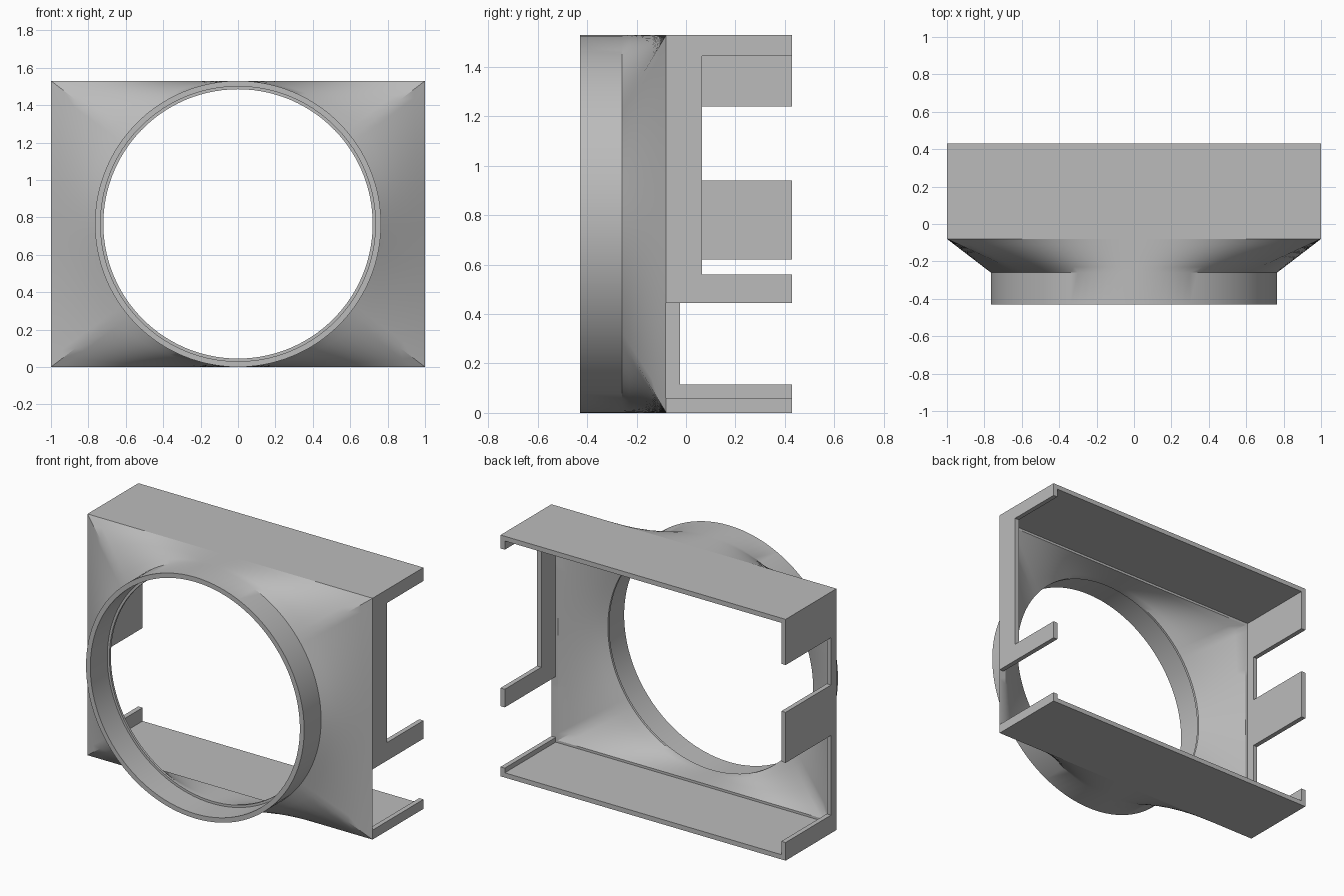
import bpy, bmesh, math

cube = bpy.data.objects.get("Cube")
if cube:
    bpy.data.objects.remove(cube, do_unlink=True)

HALF_W, HALF_H = 1.0, 0.765
WALL = 0.03
FRONT, BACK = -0.08, 0.43      # depth range of the box section
SEAM, RIM = -0.26, -0.43       # depth range of the round collar

grey = bpy.data.materials.new("light_grey")
grey.use_nodes = True
colour = (0.5, 0.5, 0.5, 1)
grey.diffuse_color = colour
grey.node_tree.nodes["Principled BSDF"].inputs["Base Color"].default_value = colour


def finish(name, bm):
    bmesh.ops.recalc_face_normals(bm, faces=bm.faces)
    mesh = bpy.data.meshes.new(name)
    bm.to_mesh(mesh)
    bm.free()
    mesh.materials.append(grey)
    obj = bpy.data.objects.new(name, mesh)
    bpy.context.collection.objects.link(obj)
    return obj


def extrude_side(name, outline, x0, x1):
    """Extrude a (y, z) outline across x."""
    bm = bmesh.new()
    face = bm.faces.new([bm.verts.new((x0, y, z)) for y, z in outline])
    new = bmesh.ops.extrude_face_region(bm, geom=[face])["geom"]
    verts = [g for g in new if isinstance(g, bmesh.types.BMVert)]
    bmesh.ops.translate(bm, verts=verts, vec=(x1 - x0, 0, 0))
    return finish(name, bm)


def rect_outline(y0, y1, z0, z1):
    return [(y0, z0), (y1, z0), (y1, z1), (y0, z1)]


# Matching points around a rectangle and a circle
STEPS = 32
corner = math.atan2(HALF_H, HALF_W)
angles = [-corner, corner, math.pi - corner, math.pi + corner, 2 * math.pi - corner]
signs = [(1, -1), (1, 1), (-1, 1), (-1, -1), (1, -1)]


def rect_ring(w, h, y):
    ring = []
    for (ax, az), (bx, bz) in zip(signs, signs[1:]):
        for i in range(STEPS):
            t = i / STEPS
            ring.append((w * (ax + (bx - ax) * t), y, HALF_H + h * (az + (bz - az) * t)))
    return ring


def circle_ring(r, y):
    ring = []
    for a, b in zip(angles, angles[1:]):
        for i in range(STEPS):
            t = a + (b - a) * i / STEPS
            ring.append((r * math.cos(t), y, HALF_H + r * math.sin(t)))
    return ring


def blend(a, b, count):
    """Rings from a up to, but not including, b."""
    return [[tuple(p + (q - p) * k / count for p, q in zip(u, v)) for u, v in zip(a, b)]
            for k in range(count)]


# Rectangle-to-round duct with its collar, as one closed shell
outer_rect = rect_ring(HALF_W, HALF_H, FRONT)
outer_seam = circle_ring(HALF_H, SEAM)
inner_seam = circle_ring(0.72, SEAM + 0.015)
inner_rect = rect_ring(HALF_W - 0.045, HALF_H - 0.045, FRONT)
rings = blend(outer_rect, outer_seam, 6)
rings += [outer_seam, circle_ring(HALF_H, RIM), circle_ring(0.735, RIM),
          circle_ring(0.735, SEAM), circle_ring(0.72, SEAM)]
rings += blend(inner_seam, inner_rect, 6) + [inner_rect]

bm = bmesh.new()
loops = [[bm.verts.new(p) for p in ring] for ring in rings]
for a, b in zip(loops, loops[1:] + loops[:1]):
    for i in range(len(a)):
        j = (i + 1) % len(a)
        bm.faces.new((a[i], a[j], b[j], b[i]))
duct = finish("duct_transition", bm)
bpy.ops.object.select_all(action="DESELECT")
duct.select_set(True)
bpy.context.view_layer.objects.active = duct
bpy.ops.object.shade_smooth_by_angle(angle=math.radians(30))

# Top and bottom plates
top = 2 * HALF_H
extrude_side("top_plate", rect_outline(FRONT, BACK, top - WALL, top), -HALF_W, HALF_W)
extrude_side("bottom_plate", rect_outline(FRONT, BACK, 0, WALL), -HALF_W, HALF_W)

# Left wall: narrow tabs, open below the middle tab
column = 0.065
left_wall = [(FRONT, 0.445), (BACK, 0.445), (BACK, 0.56), (column, 0.56),
             (column, 1.445), (BACK, 1.445), (BACK, top - WALL), (FRONT, top - WALL)]
extrude_side("left_wall", left_wall, HALF_W - WALL, HALF_W)
extrude_side("left_lip", rect_outline(FRONT, BACK, WALL, 0.06), HALF_W - WALL, HALF_W)

# Right wall: slim column with wide tabs
column = -0.025
right_wall = [(FRONT, WALL), (BACK, WALL), (BACK, 0.115), (column, 0.115),
              (column, 0.62), (BACK, 0.62), (BACK, 0.94), (column, 0.94),
              (column, 1.24), (BACK, 1.24), (BACK, top - WALL), (FRONT, top - WALL)]
extrude_side("right_wall", right_wall, -HALF_W, WALL - HALF_W)
